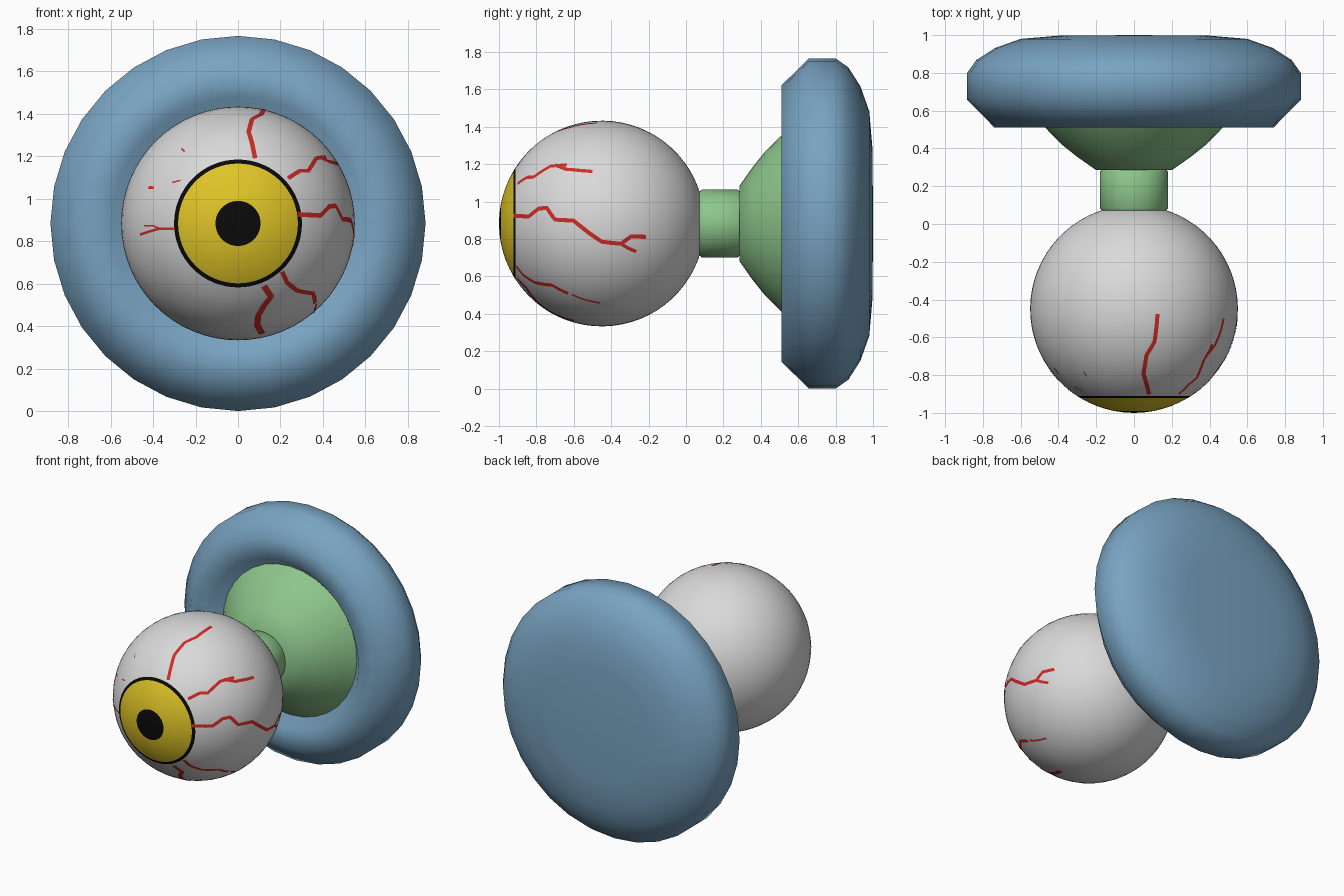
import bpy, bmesh, math
from mathutils import Vector

if "Cube" in bpy.data.objects:
    bpy.data.objects.remove(bpy.data.objects["Cube"])

ZC = 0.883                       # height of the common axis (runs along y)
EYE = Vector((0, -0.45, ZC))     # eyeball centre
R = 0.55                         # eyeball radius


def material(name, rgb):
    m = bpy.data.materials.new(name)
    m.diffuse_color = (*rgb, 1)
    m.use_nodes = True
    m.node_tree.nodes["Principled BSDF"].inputs["Base Color"].default_value = m.diffuse_color
    return m


BLUE = material("blue", (0.19, 0.37, 0.54))
GREEN = material("green", (0.27, 0.57, 0.26))
WHITE = material("eye white", (0.70, 0.70, 0.70))
YELLOW = material("iris yellow", (0.74, 0.55, 0.02))
BLACK = material("black", (0.003, 0.003, 0.003))
RED = material("vein red", (0.62, 0.025, 0.02))


def finish(name, bm, mats, angle):
    me = bpy.data.meshes.new(name)
    bm.to_mesh(me)
    bm.free()
    ob = bpy.data.objects.new(name, me)
    bpy.context.collection.objects.link(ob)
    for m in mats:
        me.materials.append(m)
    bpy.ops.object.select_all(action='DESELECT')
    ob.select_set(True)
    bpy.context.view_layer.objects.active = ob
    bpy.ops.object.shade_smooth_by_angle(angle=math.radians(angle))
    return ob


def lathe(name, profile, segs, mats, angle=60, rule=None):
    """Turn (radius, y) points around the y axis; ends have radius 0."""
    bm = bmesh.new()
    rings = []
    for r, y in profile:
        n = segs if r > 1e-5 else 1
        rings.append([bm.verts.new((r * math.sin(2 * math.pi * i / segs), y,
                                    ZC + r * math.cos(2 * math.pi * i / segs)))
                      for i in range(n)])
    for k, (a, b) in enumerate(zip(rings, rings[1:])):
        for i in range(segs):
            j = (i + 1) % segs
            loop = [a[i % len(a)], a[j % len(a)], b[j % len(b)], b[i % len(b)]]
            f = bm.faces.new(list(dict.fromkeys(loop)))
            f.material_index = rule(k) if rule else 0
    bmesh.ops.recalc_face_normals(bm, faces=bm.faces)
    return finish(name, bm, mats, angle)


# Wall base: round disc with a raised rim
lathe("base_disc", [(0, 1.0), (0.4, 0.997), (0.6, 0.98), (0.735, 0.932),
                    (0.835, 0.868), (0.883, 0.80), (0.883, 0.657), (0.738, 0.51),
                    (0.595, 0.51), (0.46, 0.66), (0, 0.66)], 32, [BLUE])

# Flared socket and short neck
lathe("flared_socket", [(0, 0.285), (0.2, 0.285), (0.30, 0.355), (0.385, 0.423),
                        (0.468, 0.508), (0.55, 0.61), (0, 0.65)], 32, [GREEN], 40)
lathe("neck", [(0, 0.07), (0.17, 0.07), (0.181, 0.085), (0.181, 0.275),
               (0.17, 0.29), (0, 0.29)], 32, [GREEN], 40)

# Eyeball: rings placed on the pupil, iris and outline borders
pupil, iris, outline = (math.asin(r / R) for r in (0.106, 0.282, 0.301))
angles = [0, pupil / 2, pupil]
angles += [pupil + (iris - pupil) * t / 4 for t in range(1, 5)]
angles += [outline + (math.pi - outline) * t / 28 for t in range(29)]
lathe("eyeball", [(R * math.sin(a), EYE.y - R * math.cos(a)) for a in angles], 64,
      [BLACK, YELLOW, WHITE], 60,
      lambda k: 0 if k < 2 or k == 6 else 1 if k < 6 else 2)


# Veins: thin ribbons laid on the eyeball, traced in one view and projected
def on_eye(view, a, b):
    if view == "right":
        p = Vector((0, a, b)) - EYE
        p.x = math.sqrt(max(0, R * R - p.length_squared))
    elif view == "top":
        p = Vector((a, b, ZC)) - EYE
        p.z = math.sqrt(max(0, R * R - p.length_squared))
    else:
        p = Vector((a, EYE.y, b)) - EYE
        p.y = -math.sqrt(max(0, R * R - p.length_squared))
    return p.normalized()


def ribbon(bm, view, width, pts):
    key = [on_eye(view, *p) for p in pts]
    path = [a.lerp(b, t / 3).normalized() for a, b in zip(key, key[1:]) for t in range(3)]
    path.append(key[-1])
    pairs = []
    for i, n in enumerate(path):
        tan = path[min(i + 1, len(path) - 1)] - path[max(i - 1, 0)]
        side = n.cross(tan).normalized() * width / 2
        pairs.append([bm.verts.new(EYE + n * (R + 0.002) + s) for s in (side, -side)])
    for (a, b), (c, d) in zip(pairs, pairs[1:]):
        bm.faces.new((a, b, d, c))


veins = [
    ("right", .022, [(-.92, .925), (-.84, .92), (-.785, .963), (-.743, .966), (-.70, .904),
                     (-.60, .898), (-.52, .834), (-.45, .786), (-.348, .775), (-.294, .815),
                     (-.214, .812)]),
    ("right", .018, [(-.348, .775), (-.31, .752), (-.267, .733)]),
    ("top", .022, [(.08, -.90), (.066, -.847), (.05, -.79), (.066, -.693), (.108, -.624),
                   (.12, -.53), (.124, -.476)]),
    ("front", .02, [(.235, 1.095), (.29, 1.13), (.33, 1.13), (.366, 1.188), (.413, 1.195)]),
    ("right", .02, [(-.70, 1.195), (-.64, 1.172), (-.56, 1.165), (-.50, 1.16)]),
    ("front", .022, [(.207, .657), (.23, .606), (.277, .568), (.352, .555), (.362, .51)]),
    ("right", .012, [(-.61, .505), (-.55, .48), (-.46, .46)]),
    ("front", .03, [(.122, .59), (.155, .54), (.122, .498), (.094, .45), (.09, .408),
                    (.113, .366)]),
    ("front", .012, [(-.295, .859), (-.366, .859), (-.40, .85), (-.46, .831)]),
    ("front", .008, [(-.366, .859), (-.40, .873), (-.44, .873)]),
    ("front", .014, [(-.395, 1.05), (-.42, 1.052)]),
    ("front", .008, [(-.27, 1.085), (-.31, 1.075)]),
    ("front", .008, [(-.25, 1.22), (-.265, 1.235)]),
]
bm = bmesh.new()
for v in veins:
    ribbon(bm, *v)
for f in bm.faces:
    f.normal_update()
    if f.normal.dot(f.calc_center_median() - EYE) < 0:
        f.normal_flip()
finish("eye_veins", bm, [RED], 60)
